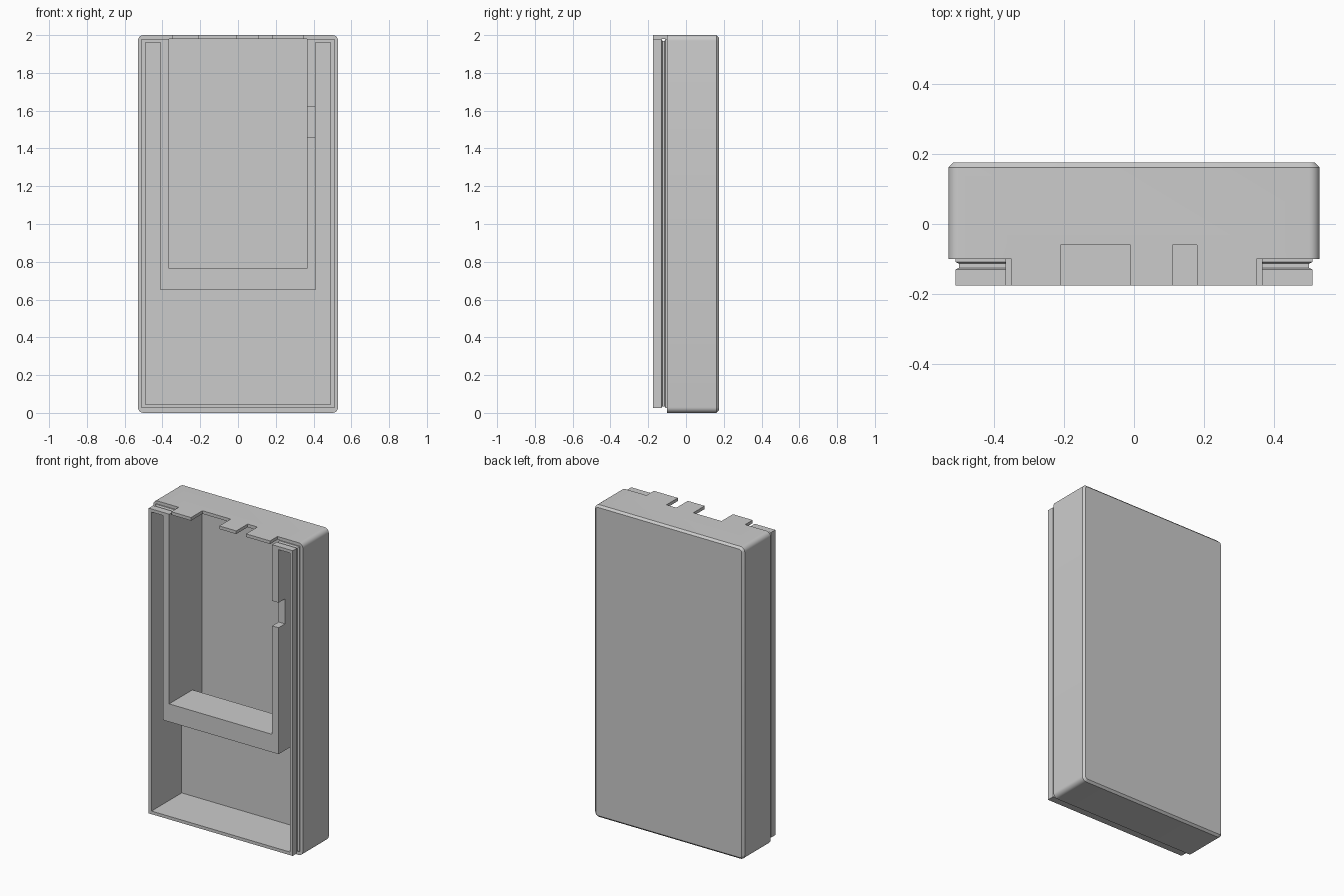
import bpy
import bmesh
import math

cube = bpy.data.objects.get("Cube")
if cube:
    bpy.data.objects.remove(cube, do_unlink=True)

grey = bpy.data.materials.new("case grey")
grey.use_nodes = True
COLOUR = (0.6, 0.6, 0.6, 1)
grey.diffuse_color = COLOUR
grey.node_tree.nodes["Principled BSDF"].inputs["Base Color"].default_value = COLOUR


def outline(x0, x1, z0, z1, radius, steps=6):
    """Rectangle in the xz plane, with rounded corners if radius > 0."""
    if radius <= 0:
        return [(x1, z1), (x0, z1), (x0, z0), (x1, z0)]
    pts = []
    corners = [(x1 - radius, z1 - radius), (x0 + radius, z1 - radius),
               (x0 + radius, z0 + radius), (x1 - radius, z0 + radius)]
    for i, (cx, cz) in enumerate(corners):
        for k in range(steps + 1):
            a = math.pi / 2 * (i + k / steps)
            pts.append((cx + radius * math.cos(a), cz + radius * math.sin(a)))
    return pts


def loft(name, x0, x1, z0, z1, stations, radius=0):
    """Solid along y through (y, inset) stations."""
    bm = bmesh.new()
    rings = []
    for y, inset in stations:
        r = max(radius - inset, 0)
        pts = outline(x0 + inset, x1 - inset, z0 + inset, z1 - inset, r)
        rings.append([bm.verts.new((x, y, z)) for x, z in pts])
    for a, b in zip(rings, rings[1:]):
        for i in range(len(a)):
            j = (i + 1) % len(a)
            bm.faces.new((a[i], a[j], b[j], b[i]))
    bm.faces.new(rings[0])
    bm.faces.new(rings[-1])
    bmesh.ops.recalc_face_normals(bm, faces=bm.faces)
    mesh = bpy.data.meshes.new(name)
    bm.to_mesh(mesh)
    bm.free()
    mesh.materials.append(grey)
    obj = bpy.data.objects.new(name, mesh)
    bpy.context.collection.objects.link(obj)
    return obj


def box(name, x0, x1, y0, y1, z0, z1):
    return loft(name, x0, x1, z0, z1, [(y0, 0), (y1, 0)])


def combine(target, tool, operation):
    """Apply a boolean and remove the tool object."""
    mod = target.modifiers.new("bool", "BOOLEAN")
    mod.operation = operation
    mod.solver = "EXACT"
    mod.object = tool
    bpy.context.view_layer.objects.active = target
    bpy.ops.object.modifier_apply(modifier=mod.name)
    bpy.data.objects.remove(tool, do_unlink=True)


FRONT, SEAM, BACK = -0.175, -0.1, 0.175
OUT = -0.3  # cutters start in front of the case

# Outer case with rounded corners and a chamfered back
case = loft("case_shell", -0.53, 0.53, 0, 2,
            [(SEAM, 0), (0.162, 0), (BACK, 0.013)], radius=0.03)

# Grooved snap lip and the raised wall at the top
lip = loft("lip", -0.51, 0.51, 0.025, 1.98,
           [(FRONT, 0), (-0.13, 0), (-0.125, 0.01), (-0.113, 0.01), (-0.108, 0), (-0.05, 0)])
combine(case, lip, "UNION")
combine(case, box("top_wall", -0.35, 0.35, FRONT, -0.05, 1.9, 2), "UNION")

# Main cavity and the deeper upper pocket
combine(case, box("cavity", -0.49, 0.49, OUT, 0.13, 0.045, 1.96), "DIFFERENCE")
combine(case, box("pocket", -0.365, 0.365, OUT, 0.155, 0.65, 1.98), "DIFFERENCE")

# Openings in the top wall
for x0, x1 in [(-0.21, -0.01), (0.11, 0.18)]:
    combine(case, box("opening", x0, x1, OUT, -0.06, 1.9, 2.1), "DIFFERENCE")
for side in (-1, 1):
    a, b = sorted((side * 0.35, side * 0.365))
    combine(case, box("slit", a, b, OUT, SEAM, 1.9, 2.1), "DIFFERENCE")

# U-shaped inner frame: two side walls and a shelf
box("frame_wall_right", -0.41, -0.365, FRONT, 0.13, 0.65, 1.96)
left_wall = box("frame_wall_left", 0.365, 0.41, FRONT, 0.13, 0.65, 1.96)
combine(left_wall, box("cable_notch", 0.3, 0.45, OUT, -0.11, 1.46, 1.62), "DIFFERENCE")
box("frame_shelf", -0.365, 0.365, FRONT, 0.06, 0.65, 0.765)

# Smooth the rounded corners, keep the rest crisp
bpy.ops.object.select_all(action="DESELECT")
case.select_set(True)
bpy.context.view_layer.objects.active = case
bpy.ops.object.shade_smooth_by_angle(angle=math.radians(30))
